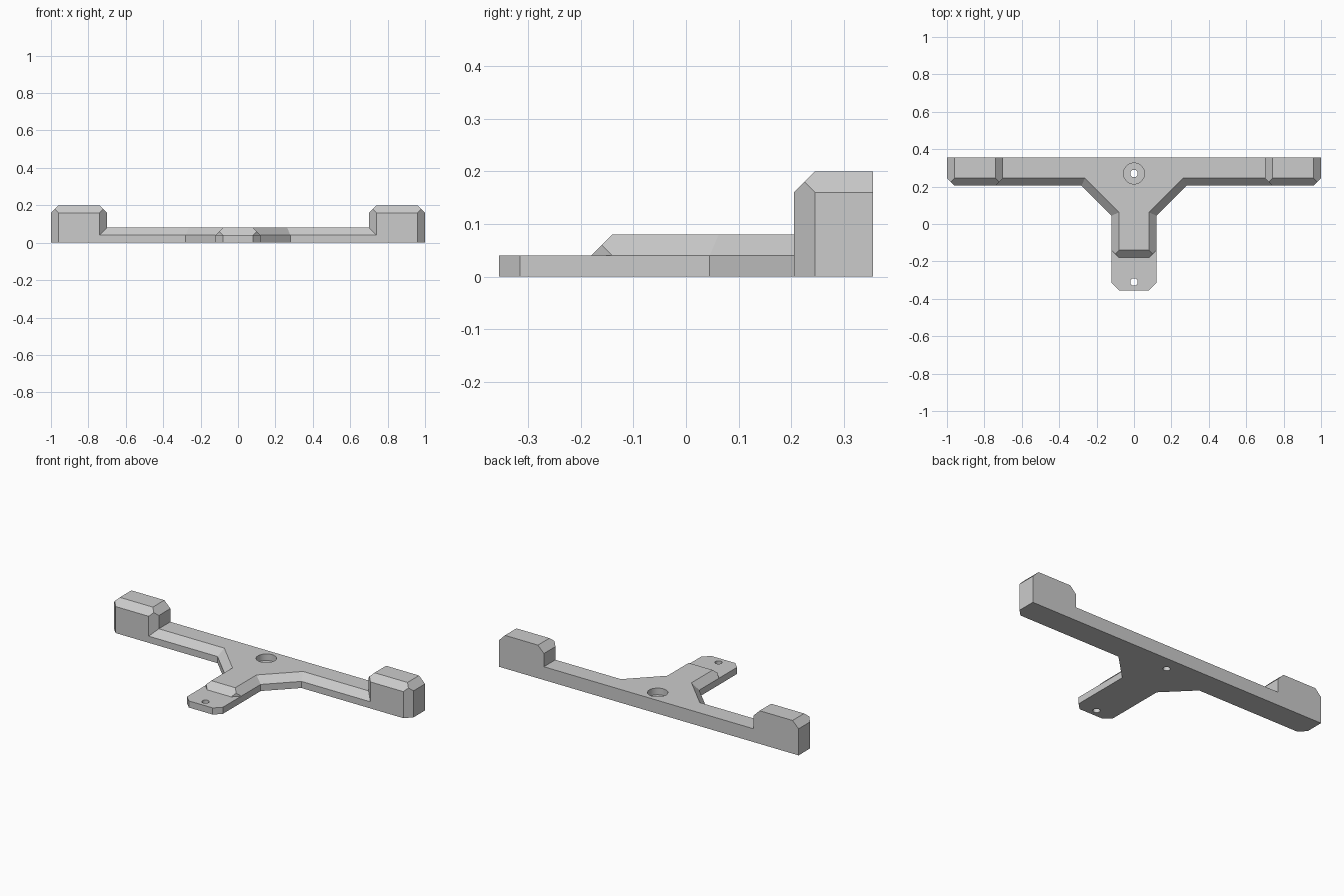
import bpy, bmesh
from mathutils import Vector

cube = bpy.data.objects.get("Cube")
if cube:
    bpy.data.objects.remove(cube, do_unlink=True)

grey = bpy.data.materials.new("light grey")
grey.use_nodes = True
colour = (0.6, 0.6, 0.6, 1)
grey.diffuse_color = colour
grey.node_tree.nodes["Principled BSDF"].inputs["Base Color"].default_value = colour

BACK, FRONT, C = 0.355, 0.205, 0.04   # bar back, bar front, chamfer size


def make_object(name, bm):
    bmesh.ops.recalc_face_normals(bm, faces=bm.faces)
    mesh = bpy.data.meshes.new(name)
    bm.to_mesh(mesh)
    bm.free()
    mesh.materials.append(grey)
    obj = bpy.data.objects.new(name, mesh)
    bpy.context.collection.objects.link(obj)
    return obj


def mirrored(half):
    return half + [(-x, y) for x, y in reversed(half)]


def loft(low, z0, high, z1):
    """Solid between two matching outlines."""
    bm = bmesh.new()
    a = [bm.verts.new((x, y, z0)) for x, y in low]
    b = [bm.verts.new((x, y, z1)) for x, y in high]
    bm.faces.new(a)
    bm.faces.new(b)
    for i in range(len(a)):
        j = (i + 1) % len(a)
        bm.faces.new((a[i], a[j], b[j], b[i]))
    return bm


def slice_off(bm, point, normal):
    """Remove everything beyond a plane and cap the cut."""
    geom = bm.verts[:] + bm.edges[:] + bm.faces[:]
    bmesh.ops.bisect_plane(bm, geom=geom, dist=1e-5, plane_co=Vector(point),
                           plane_no=Vector(normal), clear_outer=True)
    bmesh.ops.holes_fill(bm, edges=[e for e in bm.edges if e.is_boundary], sides=0)


def combine(target, tool, operation):
    mod = target.modifiers.new(tool.name, "BOOLEAN")
    mod.object, mod.operation, mod.solver = tool, operation, "EXACT"
    bpy.context.view_layer.objects.active = target
    bpy.ops.object.modifier_apply(modifier=mod.name)
    bpy.data.objects.remove(tool, do_unlink=True)


# Flat T-shaped base with clipped corners
outline = mirrored([(1, BACK), (1, FRONT + C), (1 - C, FRONT), (0.28, FRONT),
                    (0.12, 0.045), (0.12, -BACK + C), (0.08, -BACK)])
bracket = make_object("t_bracket", loft(outline, 0, outline, 0.04))

# Raised rib along the bar, sloping at the front
low = mirrored([(0.9, BACK), (0.9, FRONT), (0.28, FRONT), (0.12, 0.045), (0.12, 0)])
high = mirrored([(0.9, BACK), (0.9, FRONT + C), (0.263, FRONT + C), (0.08, 0.062), (0.08, 0)])
combine(bracket, make_object("bar_rib", loft(low, 0.04, high, 0.08)), "UNION")

# Rib along the stem, with clipped corners on its nose
stem = loft(mirrored([(0.12, 0), (0.12, -0.18)]), 0.04,
            mirrored([(0.08, 0), (0.08, -0.14)]), 0.08)
for s in (-1, 1):
    slice_off(stem, (s * 0.12, -0.14, 0.04), (s, -1, 0))
combine(bracket, make_object("stem_rib", stem), "UNION")

# End pads, chamfered on the front corners and top edges
for s, side in ((1, "left"), (-1, "right")):
    plan = [(s * x, y) for x, y in ((0.7, BACK), (0.7, FRONT), (1, FRONT), (1, BACK))]
    pad = loft(plan, 0, plan, 0.2)
    for x, d in ((0.7, -1), (1, 1)):
        slice_off(pad, (s * x, FRONT + C, 0), (s * d, -1, 0))
        slice_off(pad, (s * x, 0, 0.16), (s * d, 0, 1))
    slice_off(pad, (0, FRONT, 0.16), (0, -1, 1))
    combine(bracket, make_object(side + "_pad", pad), "UNION")

# Screw holes and the counterbore
for name, y, radius, bottom in (("counterbore", 0.27, 0.056, 0.04),
                                ("rear_hole", 0.27, 0.02, -0.1),
                                ("front_hole", -0.31, 0.02, -0.1)):
    bm = bmesh.new()
    bmesh.ops.create_cone(bm, cap_ends=True, segments=32, radius1=radius,
                          radius2=radius, depth=0.3)
    bmesh.ops.translate(bm, verts=bm.verts, vec=(0, y, bottom + 0.15))
    combine(bracket, make_object(name, bm), "DIFFERENCE")

# Smooth only the round hole walls
bpy.ops.object.select_all(action="DESELECT")
bracket.select_set(True)
bpy.context.view_layer.objects.active = bracket
bpy.ops.object.shade_smooth_by_angle(angle=0.4)
